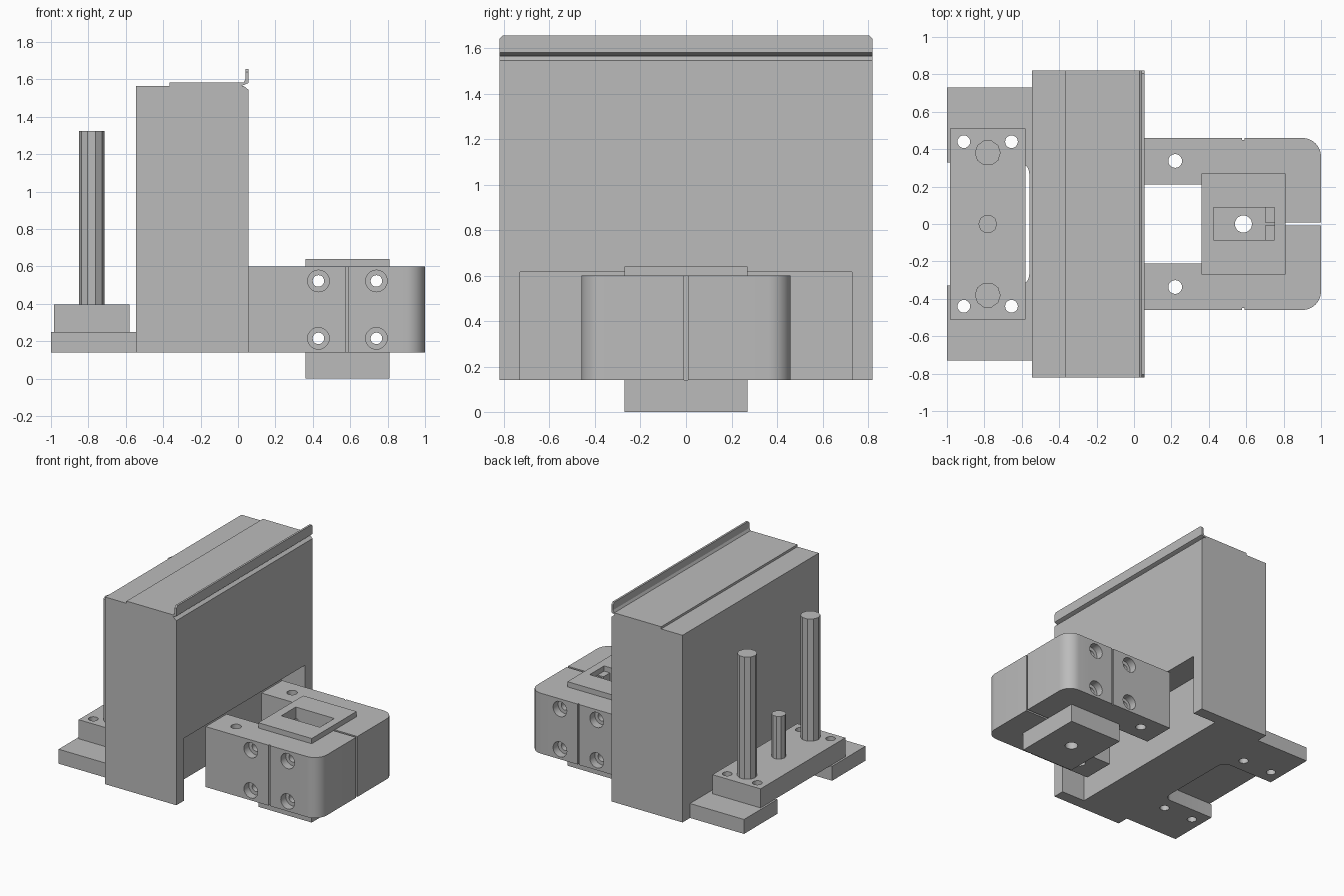
import bpy, bmesh, math
from mathutils import Vector

cube = bpy.data.objects.get("Cube")
if cube:
    bpy.data.objects.remove(cube, do_unlink=True)

grey = bpy.data.materials.new("plain grey")
grey.use_nodes = True
grey.diffuse_color = (0.5, 0.5, 0.5, 1)
grey.node_tree.nodes["Principled BSDF"].inputs["Base Color"].default_value = (0.5, 0.5, 0.5, 1)


def prism(name, points, axis, lo, hi):
    """Extrude a 2D outline along an axis; outline uses the other two axes in order."""
    def place(a, b, c):
        return {"x": (c, a, b), "y": (a, c, b), "z": (a, b, c)}[axis]
    bm = bmesh.new()
    face = bm.faces.new([bm.verts.new(place(a, b, lo)) for a, b in points])
    moved = bmesh.ops.extrude_face_region(bm, geom=[face])["geom"]
    verts = [v for v in moved if isinstance(v, bmesh.types.BMVert)]
    bmesh.ops.translate(bm, verts=verts, vec=Vector(place(0, 0, hi - lo)))
    bmesh.ops.recalc_face_normals(bm, faces=bm.faces)
    mesh = bpy.data.meshes.new(name)
    bm.to_mesh(mesh)
    bm.free()
    mesh.materials.append(grey)
    obj = bpy.data.objects.new(name, mesh)
    bpy.context.collection.objects.link(obj)
    return obj


def box(name, x0, x1, y0, y1, z0, z1):
    return prism(name, [(x0, y0), (x1, y0), (x1, y1), (x0, y1)], "z", z0, z1)


def arc(cx, cy, r, start, end, steps):
    angles = [math.radians(start + (end - start) * i / steps) for i in range(steps + 1)]
    return [(cx + r * math.cos(a), cy + r * math.sin(a)) for a in angles]


def rod(name, a, b, r, axis, lo, hi, sides=20):
    return prism(name, arc(a, b, r, 0, 360, sides)[:-1], axis, lo, hi)


def activate(obj):
    bpy.ops.object.select_all(action="DESELECT")
    obj.select_set(True)
    bpy.context.view_layer.objects.active = obj


def cut(obj, cutters):
    for cutter in cutters:
        cutter.hide_render = True
        activate(obj)
        mod = obj.modifiers.new("cut", "BOOLEAN")
        mod.operation = "DIFFERENCE"
        mod.solver = "EXACT"
        mod.object = cutter
        bpy.ops.object.modifier_apply(modifier=mod.name)
        bpy.data.objects.remove(cutter, do_unlink=True)


# Tall housing with an open pocket low on its clamp side
housing = prism("housing", [(-0.545, 0.14), (0.055, 0.14), (0.055, 1.545),
                            (0.03, 1.565), (-0.545, 1.565)], "y", -0.82, 0.82)
cut(housing, [box("pocket", -0.145, 0.2, -0.73, 0.73, 0, 0.615)])

# Thin lid and its upturned lip with clipped corners
prism("lid", [(-0.365, 1.565), (0.02, 1.565), (0.055, 1.58), (0.055, 1.6),
              (0.04, 1.6), (0.03, 1.582), (-0.365, 1.582)], "y", -0.82, 0.82)
prism("lid_lip", [(-0.82, 1.6), (0.82, 1.6), (0.82, 1.64), (0.805, 1.655),
                  (-0.805, 1.655), (-0.82, 1.64)], "x", 0.04, 0.055)

# Base plate with a round-cornered notch
notch = arc(-0.62, 0.27, 0.06, 90, 0, 6) + arc(-0.62, -0.27, 0.06, 0, -90, 6)
base = prism("base_plate", [(-1, -0.73), (-0.545, -0.73), (-0.545, 0.73), (-1, 0.73),
                            (-1, 0.33)] + notch + [(-1, -0.33)], "z", 0.14, 0.25)

# Post block and the corner holes running on through the base
block = box("post_block", -0.985, -0.58, -0.51, 0.51, 0.25, 0.395)
for part in (base, block):
    cut(part, [rod("hole", x, y, 0.034, "z", 0, 0.6)
               for x in (-0.91, -0.655) for y in (-0.44, 0.44)])

# Faceted posts
for name, y, r, top in (("front_post", -0.38, 0.069, 1.325),
                        ("back_post", 0.38, 0.069, 1.325),
                        ("middle_post", 0, 0.05, 0.72)):
    rod(name, -0.782, y, r, "z", 0.39, top, 10)

# U-shaped clamp with rounded outer corners
outline = [(0.05, 0.21), (0.05, 0.46)] + arc(0.9, 0.36, 0.1, 90, 0, 8) \
    + arc(0.9, -0.36, 0.1, 0, -90, 8) + [(0.05, -0.46), (0.05, -0.21),
                                        (0.7, -0.21), (0.7, 0.21)]
clamp = prism("clamp", outline, "z", 0.14, 0.6)
cutters = [box("split", 0.65, 1.1, -0.008, 0.008, 0, 0.8)]
for side in (-1, 1):
    cutters.append(rod("arm_hole", 0.22, side * 0.337, 0.037, "z", 0, 0.8))
    cutters.append(box("groove", 0.578, 0.592, side * 0.46 - 0.01, side * 0.46 + 0.01, 0, 0.8))
    for x in (0.43, 0.74):
        for z in (0.215, 0.522):
            cutters.append(rod("counterbore", x, z, 0.058, "y",
                               side * 0.46 - 0.06, side * 0.46 + 0.06))
bolt_spots = [(x, z) for x in (0.43, 0.74) for z in (0.215, 0.522)]
cutters += [rod("bolt_hole", x, z, 0.031, "y", -0.6, 0.6) for x, z in bolt_spots]
cut(clamp, cutters)

# Block held in the clamp: wide caps, narrower core, slot and drain hole
core = box("held_block", 0.36, 0.78, -0.209, 0.209, 0.14, 0.6)
top_cap = box("held_block_top", 0.36, 0.81, -0.27, 0.27, 0.6, 0.64)
bottom_cap = box("held_block_bottom", 0.36, 0.81, -0.27, 0.27, 0, 0.14)
for part in (core, top_cap):
    cut(part, [box("slot", 0.425, 0.75, -0.086, 0.088, 0.34, 0.8)])
for part in (core, bottom_cap):
    cut(part, [rod("drain", 0.585, 0, 0.046, "z", -0.1, 0.5)])
cut(core, [rod("bolt_hole", x, z, 0.031, "y", -0.6, 0.6) for x, z in bolt_spots])

# Smooth the round faces, keep the edges crisp
for obj in list(bpy.context.collection.objects):
    if obj.type == "MESH" and obj.data.materials and obj.data.materials[0] == grey:
        activate(obj)
        bpy.ops.object.shade_smooth_by_angle(angle=math.radians(30))
